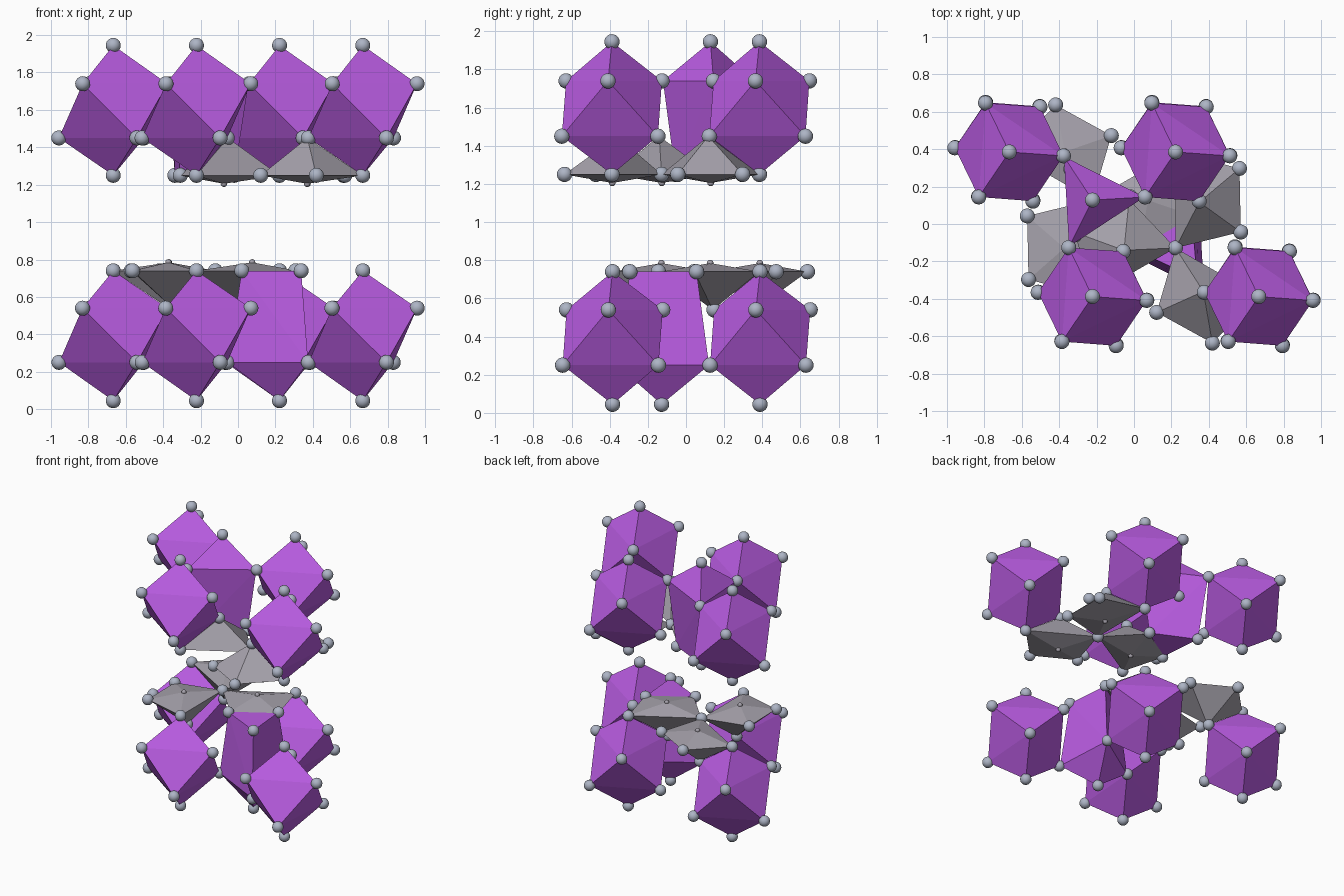
import bpy, bmesh, math
from mathutils import Vector, Matrix

if "Cube" in bpy.data.objects:
    bpy.data.objects.remove(bpy.data.objects["Cube"])

HEIGHT = 1.99                      # the lower layer is the upper one inverted
P = (-0.222, 0.128)                # axis of the capped seven-corner polyhedron
Q = (0.222, -0.128)                # axis shared by the three grey pyramids
CUBES = [(-0.667, 0.385), (0.222, 0.385), (-0.222, -0.388), (0.667, -0.388)]


def material(name, rgb):
    m = bpy.data.materials.new(name)
    m.diffuse_color = (*rgb, 1)
    m.use_nodes = True
    m.node_tree.nodes["Principled BSDF"].inputs["Base Color"].default_value = m.diffuse_color
    return m


purple = material("purple", (0.50, 0.11, 0.78))
ash = material("ash", (0.38, 0.36, 0.41))
pale = material("pale_blue_grey", (0.42, 0.46, 0.56))


def turn(x, y, k):
    a = math.radians(120 * k)
    return x * math.cos(a) - y * math.sin(a), x * math.sin(a) + y * math.cos(a)


def at(axis, x, y, z, k=0):
    dx, dy = turn(x, y, k)
    return Vector((axis[0] + dx, axis[1] + dy, z))


def ring(axis, x, y, z):
    return [at(axis, x, y, z, k) for k in range(3)]


def invert(p):
    return Vector((-p.x, -p.y, HEIGHT - p.z))


def finish(bm, name, mat, smooth=False):
    bmesh.ops.recalc_face_normals(bm, faces=bm.faces)
    for f in bm.faces:
        f.smooth = smooth
    me = bpy.data.meshes.new(name)
    bm.to_mesh(me)
    bm.free()
    me.materials.append(mat)
    bpy.context.collection.objects.link(bpy.data.objects.new(name, me))


def polyhedron(name, points, mat):
    bm = bmesh.new()
    for p in points:
        bm.verts.new(p)
    bmesh.ops.convex_hull(bm, input=bm.verts[:])
    finish(bm, name, mat)


def balls(name, points, radius, mat):
    placed = []
    bm = bmesh.new()
    for p in points:
        if any((p - q).length < 0.025 for q in placed):
            continue               # corner shared by two polyhedra
        placed.append(p)
        bmesh.ops.create_uvsphere(bm, u_segments=20, v_segments=12, radius=radius,
                                  matrix=Matrix.Translation(p))
    finish(bm, name, mat, smooth=True)


for layer, place in (("upper", lambda p: p), ("lower", invert)):
    corners, caps = [], []

    def add(name, points, mat):
        pts = [place(p) for p in points]
        polyhedron(f"{layer}_{name}", pts, mat)

    # Cubes standing on a corner
    for i, c in enumerate(CUBES):
        pts = ([at(c, 0, 0, 1.945), at(c, 0, 0, 1.25)]
               + ring(c, 0.29, -0.021, 1.74) + ring(c, -0.291, 0.022, 1.45))
        add(f"cube_{i + 1}", pts, purple)
        corners += pts

    # Seven-corner polyhedron between the cubes
    pts = ([at(P, 0, 0, 1.945)] + ring(P, 0.278, 0.016, 1.74)
           + ring(P, 0.202, 0.017, 1.25))
    add("central_polyhedron", pts, purple)
    corners += pts

    # Flat pyramids around one shared corner, each with a small capped tip
    for k in range(3):
        base = [at(Q, x, y, 1.25, k)
                for x, y in ((0, 0), (0.349, 0.085), (0.342, 0.425), (0, 0.515))]
        apex = at(Q, 0.127, 0.245, 1.45, k)
        tip = at(Q, 0.15, 0.257, 1.205, k)
        add(f"flat_pyramid_{k + 1}", base + [apex, tip], ash)
        corners += base + [apex]
        caps.append(tip)

    # Corner balls and small tip balls
    balls(f"{layer}_corner_balls", [place(p) for p in corners], 0.04, pale)
    balls(f"{layer}_tip_balls", [place(p) for p in caps], 0.017, ash)
